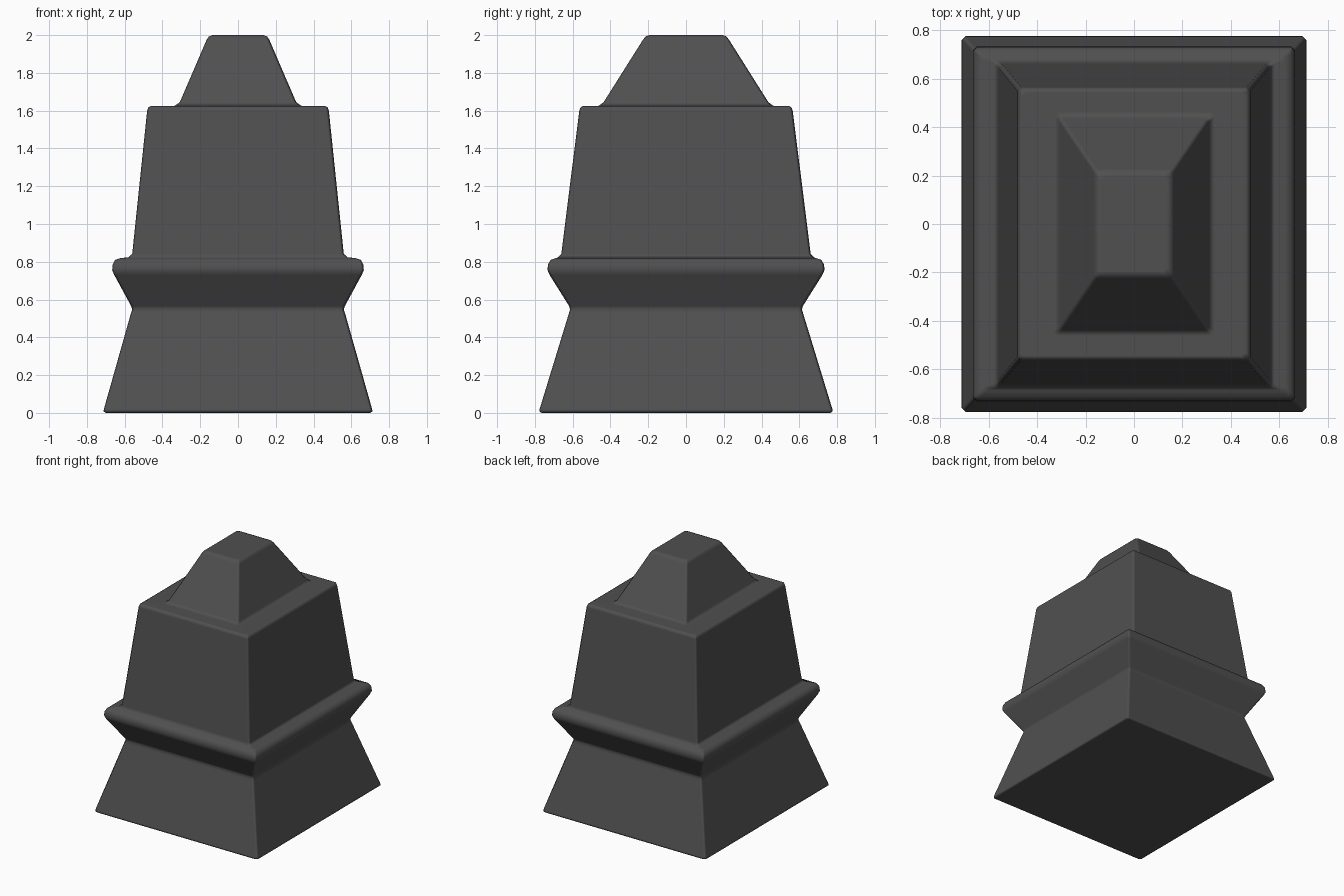
import bpy, bmesh

if "Cube" in bpy.data.objects:
    bpy.data.objects.remove(bpy.data.objects["Cube"])

# One dark stone colour
stone = bpy.data.materials.new("dark grey stone")
stone.diffuse_color = (0.08, 0.08, 0.08, 1.0)
stone.use_nodes = True
stone.node_tree.nodes["Principled BSDF"].inputs["Base Color"].default_value = stone.diffuse_color

# Profile rows: half width, half depth, height
PROFILE = [
    # flared foot
    (0.700, 0.765, 0.000), (0.712, 0.777, 0.008), (0.710, 0.775, 0.020),
    # waist
    (0.566, 0.619, 0.530), (0.560, 0.614, 0.548), (0.566, 0.619, 0.566),
    # rounded collar
    (0.655, 0.722, 0.730), (0.666, 0.733, 0.755), (0.664, 0.731, 0.785),
    (0.650, 0.716, 0.810), (0.622, 0.688, 0.820),
    # tapered block
    (0.582, 0.678, 0.823), (0.560, 0.660, 0.842),
    (0.481, 0.565, 1.600), (0.475, 0.559, 1.617), (0.460, 0.544, 1.625),
    # pyramid cap
    (0.335, 0.462, 1.626), (0.308, 0.436, 1.645),
    (0.166, 0.228, 1.975), (0.154, 0.214, 1.993), (0.135, 0.195, 2.000),
]


def ring_points(hx, hy, z, cut):
    """Rectangle with chamfered corners, counter-clockwise."""
    return [(hx - cut, -hy, z), (hx, -hy + cut, z),
            (hx, hy - cut, z), (hx - cut, hy, z),
            (-hx + cut, hy, z), (-hx, hy - cut, z),
            (-hx, -hy + cut, z), (-hx + cut, -hy, z)]


def loft(name, rows, cut):
    bm = bmesh.new()
    rings = [[bm.verts.new(p) for p in ring_points(*row, cut)] for row in rows]
    for low, high in zip(rings, rings[1:]):
        for i in range(8):
            j = (i + 1) % 8
            bm.faces.new((low[i], low[j], high[j], high[i]))
    bm.faces.new(list(reversed(rings[0])))
    bm.faces.new(rings[-1])
    bmesh.ops.recalc_face_normals(bm, faces=bm.faces)
    for f in bm.faces:
        f.smooth = True
    mesh = bpy.data.meshes.new(name)
    bm.to_mesh(mesh)
    bm.free()
    mesh.materials.append(stone)
    obj = bpy.data.objects.new(name, mesh)
    bpy.context.collection.objects.link(obj)
    # Keep big faces flat while the small bevels shade softly
    mod = obj.modifiers.new("weighted normals", 'WEIGHTED_NORMAL')
    mod.weight = 100
    return obj


loft("stone_post", PROFILE, 0.016)
